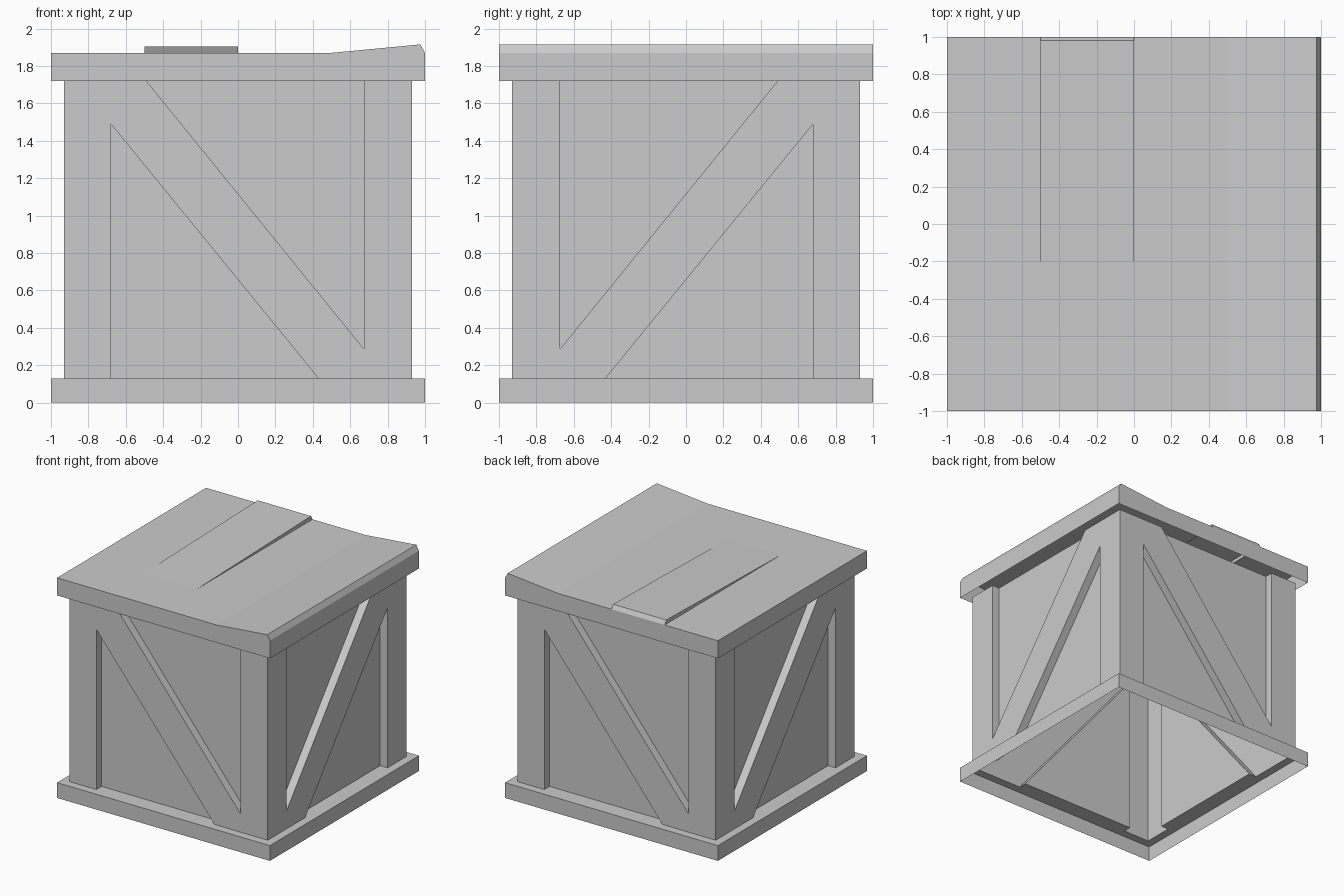
import bpy, bmesh
from mathutils import Vector

if "Cube" in bpy.data.objects:
    bpy.data.objects.remove(bpy.data.objects["Cube"])

OUT, WALL, PANEL = 1.0, 0.93, 0.86      # distances from the centre
BASE, RIM, TOP = 0.13, 1.72, 1.87       # heights

# Maps (u along side, d outwards, z) to each side of the crate
SIDES = {
    "front": lambda u, d, z: Vector((u, -d, z)),
    "right": lambda u, d, z: Vector((d, -u, z)),
    "back": lambda u, d, z: Vector((-u, d, z)),
    "left": lambda u, d, z: Vector((-d, u, z)),
}


def add_face(bm, pts, direction):
    f = bm.faces.new([bm.verts.new(p) for p in pts])
    f.normal_update()
    if f.normal.dot(Vector(direction)) < 0:
        f.normal_flip()


def finish(bm, name):
    bmesh.ops.remove_doubles(bm, verts=bm.verts, dist=0.0005)
    me = bpy.data.meshes.new(name)
    bm.to_mesh(me)
    bm.free()
    bpy.context.collection.objects.link(bpy.data.objects.new(name, me))


# Recesses: posts and brace stay at WALL depth, triangles sink to PANEL depth
low = [(-0.68, BASE), (-0.68, 1.49), (0.43, BASE)]
high = [(0.675, RIM), (0.675, 0.285), (-0.49, RIM)]
frame = [(-WALL, BASE)] + low + [(WALL, BASE), (WALL, RIM)] + high + [(-WALL, RIM)]

for side, at in SIDES.items():
    out = at(0, 1, 0)
    bm = bmesh.new()
    add_face(bm, [at(u, WALL, z) for u, z in frame], out)
    for tri in (low, high):
        add_face(bm, [at(u, PANEL, z) for u, z in tri], out)
        centre = at(sum(p[0] for p in tri) / 3, WALL, sum(p[1] for p in tri) / 3)
        # post flank and brace flank
        for a, b in zip(tri, tri[1:]):
            quad = [at(a[0], WALL, a[1]), at(b[0], WALL, b[1]),
                    at(b[0], PANEL, b[1]), at(a[0], PANEL, a[1])]
            add_face(bm, quad, centre - quad[0])
    finish(bm, side + "_wall")

# Base skirt: open underneath, with a ledge reaching into the lower recess
bm = bmesh.new()
for at in SIDES.values():
    add_face(bm, [at(-OUT, OUT, 0), at(OUT, OUT, 0), at(OUT, OUT, BASE), at(-OUT, OUT, BASE)], at(0, 1, 0))
    ledge = [(-OUT, OUT), (OUT, OUT), (WALL, WALL), (0.43, WALL), (0.43, PANEL),
             (-0.68, PANEL), (-0.68, WALL), (-WALL, WALL)]
    add_face(bm, [at(u, d, BASE) for u, d in ledge], (0, 0, 1))
finish(bm, "base_skirt")

# Lid: hollow shell whose right-hand board is warped upwards
bm = bmesh.new()
profile = [(-1, TOP), (-0.5, TOP), (0, TOP), (0.5, TOP), (0.975, 1.915), (1, TOP)]
for y in (-1, 1):
    add_face(bm, [(-1, y, RIM)] + [(x, y, z) for x, z in profile] + [(1, y, RIM)], (0, y, 0))
for x in (-1, 1):
    add_face(bm, [(x, -1, RIM), (x, 1, RIM), (x, 1, TOP), (x, -1, TOP)], (x, 0, 0))
for i, (a, b) in enumerate(zip(profile, profile[1:])):
    if i != 1:
        add_face(bm, [(a[0], -1, a[1]), (b[0], -1, b[1]), (b[0], 1, b[1]), (a[0], 1, a[1])], (0, 0, 1))
finish(bm, "lid")

# Loose board lifted at the back
bm = bmesh.new()
lift = [(-1, TOP), (-0.55, TOP), (0.98, 1.905), (1, TOP)]
for a, b in zip(lift, lift[1:]):
    add_face(bm, [(-0.5, *a), (0, *a), (0, *b), (-0.5, *b)], (0, 0, 1))
for x, n in ((-0.5, -1), (0, 1)):
    add_face(bm, [(x, *p) for p in lift[1:]], (n, 0, 0))
finish(bm, "lifted_lid_board")
